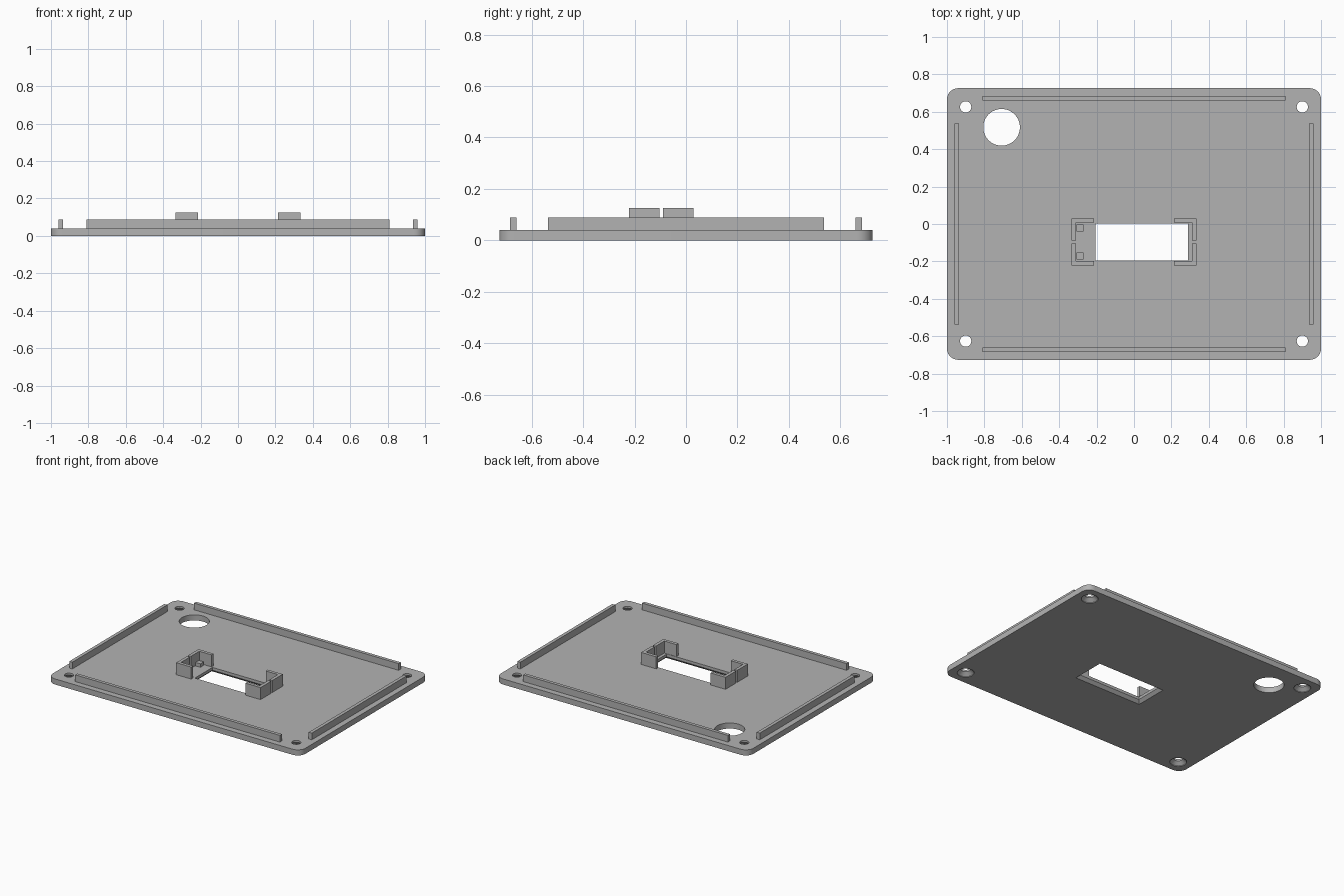
import bpy, bmesh
from math import cos, sin, pi

cube = bpy.data.objects.get("Cube")
if cube:
    bpy.data.objects.remove(cube)

# Single plastic colour
grey = bpy.data.materials.new("mid grey")
grey.use_nodes = True
colour = (0.45, 0.45, 0.45, 1)
grey.diffuse_color = colour
grey.node_tree.nodes["Principled BSDF"].inputs["Base Color"].default_value = colour


def loft(name, rings):
    """Solid through rings given as (outline points, z), lowest first."""
    bm = bmesh.new()
    loops = [[bm.verts.new((x, y, z)) for x, y in pts] for pts, z in rings]
    n = len(loops[0])
    bm.faces.new(loops[0][::-1])
    bm.faces.new(loops[-1])
    for low, high in zip(loops, loops[1:]):
        for i in range(n):
            j = (i + 1) % n
            bm.faces.new((low[i], low[j], high[j], high[i]))
    mesh = bpy.data.meshes.new(name)
    bm.to_mesh(mesh)
    bm.free()
    mesh.materials.append(grey)
    obj = bpy.data.objects.new(name, mesh)
    bpy.context.collection.objects.link(obj)
    return obj


def rect(x0, x1, y0, y1, grow=0):
    return [(x0 - grow, y0 - grow), (x1 + grow, y0 - grow),
            (x1 + grow, y1 + grow), (x0 - grow, y1 + grow)]


def circle(cx, cy, r, n=48):
    return [(cx + r * cos(2 * pi * i / n), cy + r * sin(2 * pi * i / n)) for i in range(n)]


def rounded_rect(hx, hy, r, steps=10):
    pts = []
    for k, (sx, sy) in enumerate([(1, 1), (-1, 1), (-1, -1), (1, -1)]):
        for i in range(steps + 1):
            a = (k + i / steps) * pi / 2
            pts.append((sx * (hx - r) + r * cos(a), sy * (hy - r) + r * sin(a)))
    return pts


def box(name, x0, x1, y0, y1, z0, z1):
    return loft(name, [(rect(x0, x1, y0, y1), z0), (rect(x0, x1, y0, y1), z1)])


TOP, RIB_TOP, CLIP_TOP = 0.04, 0.088, 0.126

# Base plate with rounded corners
outline = rounded_rect(1, 0.726, 0.06)
plate = loft("base_plate", [(outline, 0), (outline, TOP)])

# Cutters: countersunk screw holes, cable hole, chamfered window
cutters = []
for sx in (-1, 1):
    for sy in (-1, 1):
        x, y = sx * 0.9, sy * 0.626
        cutters.append(loft("screw_cutter", [
            (circle(x, y, 0.055), -0.01), (circle(x, y, 0.055), 0.004),
            (circle(x, y, 0.03), 0.026), (circle(x, y, 0.03), 0.06)]))
cable = circle(-0.708, 0.517, 0.098, 64)
cutters.append(loft("cable_cutter", [(cable, -0.01), (cable, 0.06)]))
window = (-0.205, 0.29, -0.196, 0.004)
cutters.append(loft("window_cutter", [
    (rect(*window, grow=0.03), -0.01), (rect(*window), 0.02), (rect(*window), 0.06)]))

bpy.context.view_layer.objects.active = plate
for cutter in cutters:
    mod = plate.modifiers.new("cut", 'BOOLEAN')
    mod.operation = 'DIFFERENCE'
    mod.solver = 'EXACT'
    mod.object = cutter
    bpy.ops.object.modifier_apply(modifier=mod.name)
    bpy.data.objects.remove(cutter)

bpy.ops.object.select_all(action='DESELECT')
plate.select_set(True)
bpy.ops.object.shade_smooth_by_angle(angle=pi / 6)

# Locating ribs along the four edges
for side, s in (("left", 1), ("right", -1)):
    a, b = sorted((s * 0.936, s * 0.96))
    box(side + "_rib", a, b, -0.537, 0.537, TOP, RIB_TOP)
for side, s in (("back", 1), ("front", -1)):
    a, b = sorted((s * 0.66, s * 0.684))
    box(side + "_rib", -0.81, 0.81, a, b, TOP, RIB_TOP)

# Four L-shaped corner clips around the window
CY, HX, HY, WALL = -0.096, 0.334, 0.126, 0.023
for xs, sx in (("left", 1), ("right", -1)):
    for ys, sy in (("back", 1), ("front", -1)):
        ell = [(HX, HY), (0.215, HY), (0.215, HY - WALL), (HX - WALL, HY - WALL),
               (HX - WALL, 0.007), (HX, 0.007)]
        pts = [(sx * x, CY + sy * y) for x, y in ell]
        if sx * sy < 0:
            pts.reverse()
        loft(ys + "_" + xs + "_clip", [(pts, TOP), (pts, CLIP_TOP)])

# Small support pegs inside the right-hand clips
for side, s in (("back", 1), ("front", -1)):
    y = CY + s * 0.075
    box(side + "_peg", -0.308, -0.27, y - 0.019, y + 0.019, TOP, 0.065)
